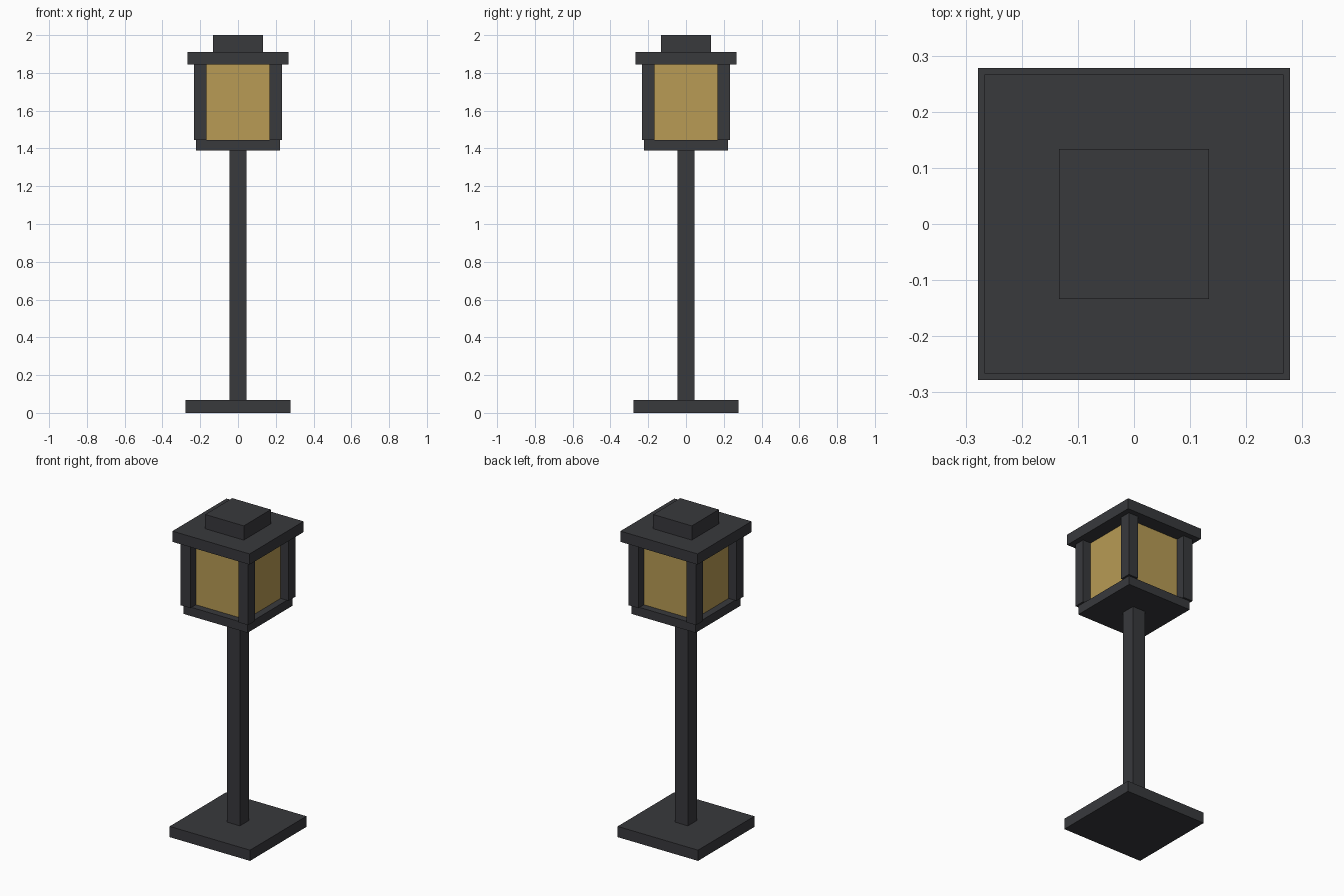
import bpy

if "Cube" in bpy.data.objects:
    bpy.data.objects.remove(bpy.data.objects["Cube"])


def material(name, rgba):
    mat = bpy.data.materials.new(name)
    mat.diffuse_color = rgba
    mat.use_nodes = True
    mat.node_tree.nodes["Principled BSDF"].inputs["Base Color"].default_value = mat.diffuse_color
    return mat


iron = material("dark_iron", (0.04, 0.041, 0.046, 1.0))
amber = material("amber_glass", (0.48, 0.33, 0.09, 0.85))


def block(name, width, z0, z1, mat, x=0.0, y=0.0):
    """Square block of the given width, spanning z0 to z1."""
    bpy.ops.mesh.primitive_cube_add(size=1, location=(x, y, (z0 + z1) / 2))
    ob = bpy.context.object
    ob.name = name
    ob.scale = (width, width, z1 - z0)
    bpy.ops.object.transform_apply(location=False, rotation=False, scale=True)
    ob.data.materials.append(mat)
    return ob


# Stand
block("base_plate", 0.556, 0.0, 0.067, iron)
block("pole", 0.089, 0.067, 1.389, iron)

# Lantern floor and glass
block("lantern_floor", 0.444, 1.389, 1.444, iron)
block("lantern_glass", 0.356, 1.444, 1.844, amber)

# Corner posts
for side, sx in (("left", -1), ("right", 1)):
    for end, sy in (("front", -1), ("back", 1)):
        block(f"{end}_{side}_post", 0.067, 1.444, 1.844, iron, sx * 0.2, sy * 0.2)

# Roof and cap
block("roof", 0.533, 1.844, 1.911, iron)
block("roof_cap", 0.267, 1.911, 2.0, iron)
